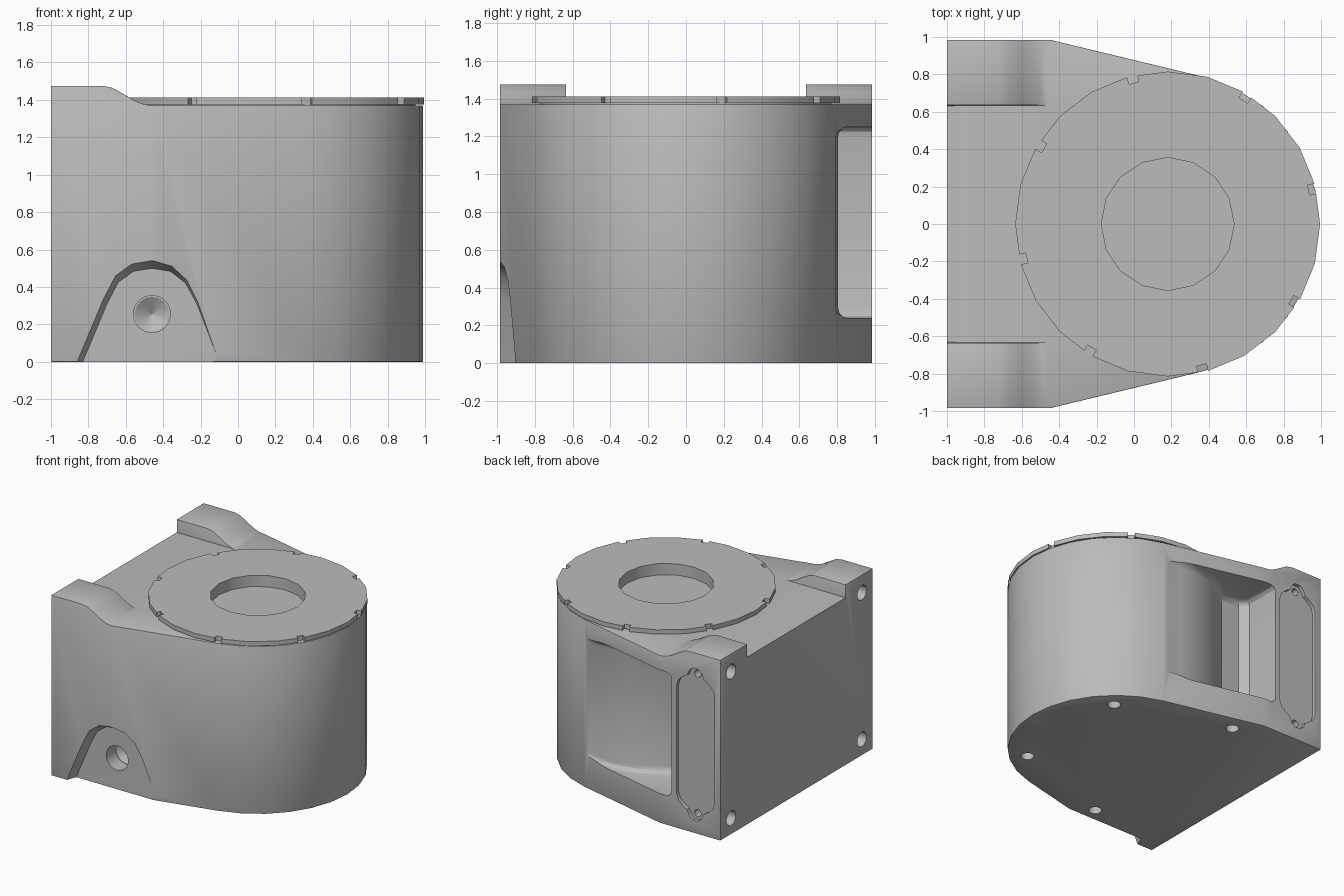
import bpy, bmesh, math
from math import sin, cos, radians
from mathutils import Matrix, Vector

cube = bpy.data.objects.get("Cube")
if cube:
    bpy.data.objects.remove(cube)

grey = bpy.data.materials.new("cast_grey")
grey.use_nodes = True
COLOUR = (0.5, 0.5, 0.5, 1)
grey.diffuse_color = COLOUR
grey.node_tree.nodes["Principled BSDF"].inputs["Base Color"].default_value = COLOUR

CX, R, TOP, SIDE = 0.18, 0.81, 1.37, 0.985


def activate(obj):
    bpy.ops.object.select_all(action='DESELECT')
    obj.select_set(True)
    bpy.context.view_layer.objects.active = obj


def prism(name, outline, axis, a, b, flare=1.0, pivot=(0, 0)):
    """Extrude a 2D outline along an axis from a to b, scaling the b end about the pivot."""
    place = {'x': lambda u, v, t: (t, u, v),
             'y': lambda u, v, t: (u, t, v),
             'z': lambda u, v, t: (u, v, t)}[axis]
    bm = bmesh.new()
    rings = []
    for t, s in ((a, 1.0), (b, flare)):
        rings.append([bm.verts.new(place(pivot[0] + (u - pivot[0]) * s,
                                         pivot[1] + (v - pivot[1]) * s, t)) for u, v in outline])
    n = len(outline)
    for ring in rings:
        bm.faces.new(ring)
    for i in range(n):
        j = (i + 1) % n
        bm.faces.new((rings[0][i], rings[0][j], rings[1][j], rings[1][i]))
    bmesh.ops.recalc_face_normals(bm, faces=bm.faces)
    mesh = bpy.data.meshes.new(name)
    bm.to_mesh(mesh)
    bm.free()
    mesh.materials.append(grey)
    obj = bpy.data.objects.new(name, mesh)
    bpy.context.collection.objects.link(obj)
    return obj


def arc(u, v, r, start, end, steps):
    angles = [radians(start + (end - start) * i / steps) for i in range(steps + 1)]
    return [(u + r * cos(t), v + r * sin(t)) for t in angles]


def circle(u, v, r, n):
    return arc(u, v, r, 0, 360, n)[:-1]


def rect(u0, u1, v0, v1):
    return [(u0, v0), (u1, v0), (u1, v1), (u0, v1)]


def bevel(obj, width, segments, angle):
    mod = obj.modifiers.new("bevel", 'BEVEL')
    mod.width, mod.segments = width, segments
    mod.limit_method, mod.angle_limit = 'ANGLE', radians(angle)
    activate(obj)
    bpy.ops.object.modifier_apply(modifier=mod.name)


def cut(obj, cutter):
    mod = obj.modifiers.new("cut", 'BOOLEAN')
    mod.operation, mod.solver, mod.object = 'DIFFERENCE', 'EXACT', cutter
    activate(obj)
    bpy.ops.object.modifier_apply(modifier=mod.name)
    bpy.data.objects.remove(cutter)


def smooth(obj):
    activate(obj)
    bpy.ops.object.shade_smooth_by_angle(angle=radians(30))


# Housing: round front running tangentially into a square back
outline = [(-1, -SIDE), (-0.45, -SIDE)] + arc(CX, 0, R, -76.5, 76.5, 12) + [(-0.45, SIDE), (-1, SIDE)]
body = prism("housing", outline, 'z', 0, 1.475)

# Lower the deck, leaving two sloped corner lugs
slope = [(-0.72, 1.475), (-0.67, 1.464), (-0.61, 1.43), (-0.55, 1.395), (-0.5, 1.376), (-0.46, TOP),
         (1.2, TOP), (1.2, 1.6), (-0.72, 1.6)]
cut(body, prism("slope_cutter", slope, 'y', -1.2, 1.2))
cut(body, prism("deck_cutter", rect(-1.2, -0.45, -0.635, 0.635), 'z', TOP, 1.6))
bevel(body, 0.014, 2, 40)

# Deep side pocket that exposes the round wall
pocket = [(0.369, 1.2), (-0.56, 1.2), (-0.56, 0.68), (-0.5, 0.62)] + arc(CX, 0, 0.806, 130, 76.5, 5)
pocket_cutter = prism("pocket_cutter", pocket, 'z', 0.24, 1.25)
bevel(pocket_cutter, 0.05, 3, 60)
cut(body, pocket_cutter)

# Arched recess with a conical-bottomed hole
arch = [(-0.875, -0.1), (-0.83, 0), (-0.7, 0.31), (-0.64, 0.425), (-0.56, 0.483), (-0.46, 0.5),
        (-0.36, 0.483), (-0.28, 0.42), (-0.22, 0.31), (-0.1, 0), (-0.07, -0.1)]
cut(body, prism("arch_cutter", arch, 'y', -0.905, -1.2, 1.3, (-0.46, 0)))
cut(body, prism("arch_hole_cutter", circle(-0.46, 0.255, 0.1, 16), 'y', -0.78, -1.1))
cut(body, prism("arch_cone_cutter", circle(-0.46, 0.255, 0.1, 16), 'y', -0.785, -0.72, 0.02, (-0.46, 0.255)))

# Shallow eared panel recess with two screw holes
quarter = [(0.172, 0.44), (0.155, 0.49), (0.11, 0.53), (0.075, 0.55), (0.055, 0.595), (0.025, 0.62)]
half = quarter + [(-u, v) for u, v in reversed(quarter)]
panel = [(-0.775 + u, 0.725 + v) for u, v in half + [(-u, -v) for u, v in half]]
cut(body, prism("panel_cutter", panel, 'y', SIDE - 0.03, 1.1))
for z in (0.155, 1.295):
    cut(body, prism("screw_cutter", circle(-0.775, z, 0.03, 12), 'y', 0.85, 1.1))

# Mounting holes in the back face and the base
for y in (-0.845, 0.845):
    for z in (0.13, 1.33):
        cut(body, prism("back_hole_cutter", circle(y, z, 0.06, 16), 'x', -1.1, -0.85))
for x, y in ((0.62, 0.505), (-0.29, 0.8)):
    for side in (-1, 1):
        cut(body, prism("base_hole_cutter", circle(x, side * y, 0.05, 16), 'z', -0.1, 0.15))

# Shallow central bore
cut(body, prism("bore_cutter", circle(CX, 0, 0.355, 16), 'z', 1.32, 1.5))
smooth(body)

# Neck under the cover plate
neck = prism("plate_neck", circle(CX, 0, 0.77, 24), 'z', 1.36, 1.38)
cut(neck, prism("neck_bore_cutter", circle(CX, 0, 0.355, 16), 'z', 1.3, 1.5))
smooth(neck)

# Round cover plate with eight rim notches
plate = prism("cover_plate", circle(CX, 0, 0.815, 24), 'z', 1.376, 1.412)
cut(plate, prism("plate_bore_cutter", circle(CX, 0, 0.355, 16), 'z', 1.3, 1.5))
for k in range(8):
    notch = prism("notch_cutter", rect(0.775, 0.9, -0.027, 0.027), 'z', 1.3, 1.5)
    notch.data.transform(Matrix.Translation(Vector((CX, 0, 0))) @ Matrix.Rotation(radians(13.5 + 45 * k), 4, 'Z'))
    cut(plate, notch)
smooth(plate)
